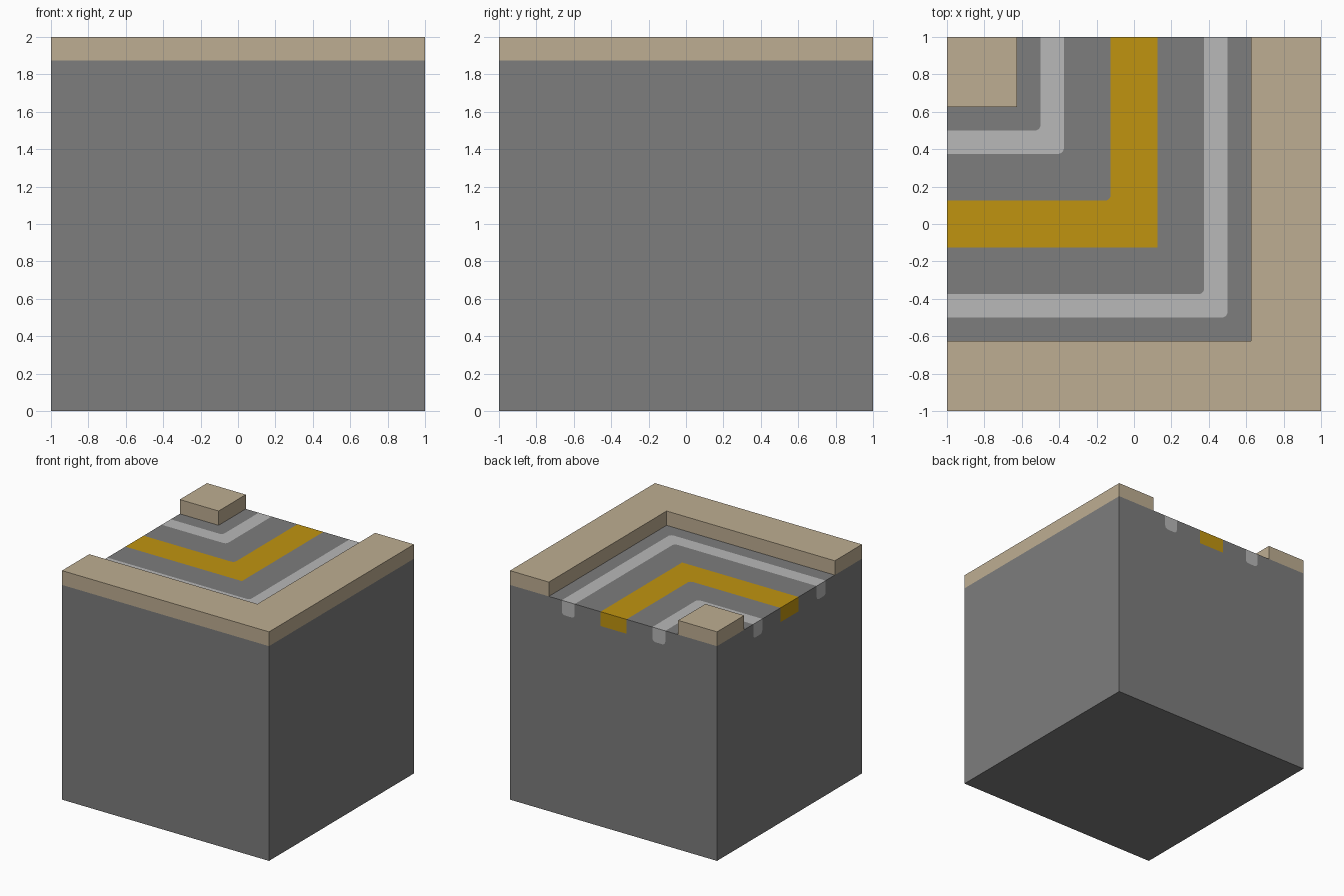
import bpy
import bmesh
import math

cube = bpy.data.objects.get("Cube")
if cube:
    bpy.data.objects.remove(cube, do_unlink=True)

ROAD_Z = 1.875      # road surface height
STRIPE_Z = 1.75     # how far the painted lines run down the cut sides
R = 0.03            # rounding of the painted lines


def material(name, rgb):
    mat = bpy.data.materials.new(name)
    mat.use_nodes = True
    mat.diffuse_color = (*rgb, 1)
    mat.node_tree.nodes["Principled BSDF"].inputs["Base Color"].default_value = (*rgb, 1)
    return mat


asphalt = material("asphalt_grey", (0.205, 0.205, 0.205))
white = material("line_white", (0.479, 0.479, 0.479))
yellow = material("line_yellow", (0.527, 0.296, 0.005))
kerb_tan = material("kerb_tan", (0.515, 0.423, 0.287))


def make_object(name, bm, mats):
    bmesh.ops.remove_doubles(bm, verts=bm.verts, dist=1e-5)
    bmesh.ops.recalc_face_normals(bm, faces=bm.faces)
    mesh = bpy.data.meshes.new(name)
    bm.to_mesh(mesh)
    bm.free()
    for mat in mats:
        mesh.materials.append(mat)
    obj = bpy.data.objects.new(name, mesh)
    bpy.context.collection.objects.link(obj)
    return obj


def add_face(bm, points, index=0):
    face = bm.faces.new([bm.verts.new(p) for p in points])
    face.material_index = index


def arc(cx, cy, r, start, end, steps=5):
    if r == 0:
        return [(cx, cy)]
    angles = [math.radians(start + (end - start) * i / steps) for i in range(steps + 1)]
    return [(cx + r * math.cos(a), cy + r * math.sin(a)) for a in angles]


def bend(c, r):
    """Corner line from the back edge round to the left edge."""
    if c == -1:
        return [(-1, 1, ROAD_Z)]
    pts = [(c, 1)] + arc(c - r, -c + r, r, 0, -90) + [(-1, -c)]
    return [(x, y, ROAD_Z) for x, y in pts]


def tongue(a, b, r):
    """Outline of a line end hanging down a side, from a to b."""
    return ([(a, ROAD_Z)] + arc(a + r, STRIPE_Z + r, r, 180, 270)
            + arc(b - r, STRIPE_Z + r, r, 270, 360) + [(b, ROAD_Z)])


# Road block: the top is split into bent bands, each with its own colour
bm = bmesh.new()
edges = [(-1, 0), (-0.5, R), (-0.375, R), (-0.125, R),
         (0.125, 0), (0.375, R), (0.5, R), (1, 0)]
band_colours = [0, 1, 0, 2, 0, 1, 0]
for (c0, r0), (c1, r1), colour in zip(edges, edges[1:], band_colours):
    add_face(bm, bend(c0, r0) + bend(c1, r1)[::-1], colour)

# Back and left sides with the line ends inset
stripes = [(-0.5, -0.375, 1, R), (-0.125, 0.125, 2, 0), (0.375, 0.5, 1, R)]
for side in (lambda u, z: (u, 1, z), lambda u, z: (-1, -u, z)):
    outline = [(-1, 0), (-1, ROAD_Z)]
    for a, b, colour, r in stripes:
        shape = tongue(a, b, r)
        add_face(bm, [side(u, z) for u, z in shape], colour)
        outline += shape
    outline += [(1, ROAD_Z), (1, 0)]
    add_face(bm, [side(u, z) for u, z in outline])

# Plain front, right-hand side and underside
add_face(bm, [(-1, -1, 0), (1, -1, 0), (1, -1, ROAD_Z), (-1, -1, ROAD_Z)])
add_face(bm, [(1, -1, 0), (1, 1, 0), (1, 1, ROAD_Z), (1, -1, ROAD_Z)])
add_face(bm, [(-1, -1, 0), (-1, 1, 0), (1, 1, 0), (1, -1, 0)])
make_object("road_block", bm, [asphalt, white, yellow])


# Raised kerbs
def kerb(name, outline):
    bm = bmesh.new()
    add_face(bm, [(x, y, ROAD_Z) for x, y in outline])
    top = bmesh.ops.extrude_face_region(bm, geom=bm.faces[:], use_keep_orig=True)
    verts = [g for g in top["geom"] if isinstance(g, bmesh.types.BMVert)]
    bmesh.ops.translate(bm, verts=verts, vec=(0, 0, 2 - ROAD_Z))
    make_object(name, bm, [kerb_tan])


K = 0.625
kerb("outer_kerb", [(-1, -1), (1, -1), (1, 1), (K, 1), (K, -K), (-1, -K)])
kerb("inner_kerb", [(-1, K), (-K, K), (-K, 1), (-1, 1)])
